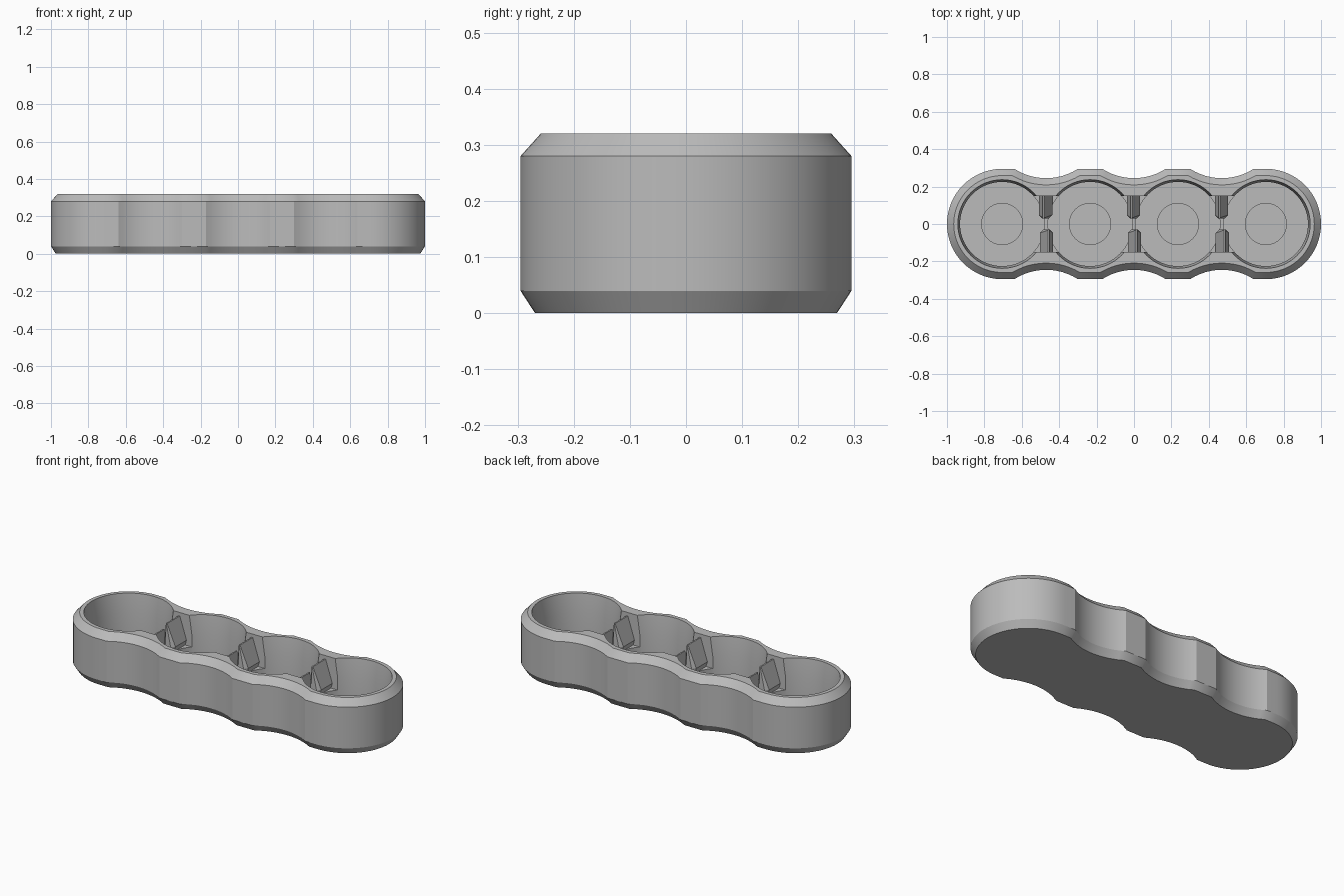
import bpy, bmesh, math

cube = bpy.data.objects.get("Cube")
if cube:
    bpy.data.objects.remove(cube, do_unlink=True)

PITCH = 0.47          # distance between cells
R = 0.295             # outer end radius
WAIST = 0.245         # half depth at each waist
SCOOP = 0.314         # radius of the waist scoops
CELLS = [PITCH * (i - 1.5) for i in range(4)]
GAPS = [PITCH * i for i in (-1, 0, 1)]

gray = bpy.data.materials.new("plain gray")
gray.use_nodes = True
gray.diffuse_color = (0.5, 0.5, 0.5, 1)
gray.node_tree.nodes["Principled BSDF"].inputs["Base Color"].default_value = (0.5, 0.5, 0.5, 1)


def loft(name, rings):
    """Closed solid through rings of equal point count, bottom to top."""
    bm = bmesh.new()
    loops = [[bm.verts.new(p) for p in ring] for ring in rings]
    n = len(loops[0])
    for a, b in zip(loops, loops[1:]):
        for i in range(n):
            j = (i + 1) % n
            bm.faces.new((a[i], a[j], b[j], b[i]))
    bm.faces.new(loops[0][::-1])
    bm.faces.new(loops[-1])
    bmesh.ops.recalc_face_normals(bm, faces=bm.faces)
    mesh = bpy.data.meshes.new(name)
    bm.to_mesh(mesh)
    bm.free()
    mesh.materials.append(gray)
    ob = bpy.data.objects.new(name, mesh)
    bpy.context.collection.objects.link(ob)
    return ob


def outline(inset, z):
    """Scalloped tray outline, offset inwards."""
    pts = []
    for k in range(33):                                   # +x end
        a = -math.pi / 2 + math.pi * k / 32
        pts.append((CELLS[-1] + (R - inset) * math.cos(a), (R - inset) * math.sin(a)))
    yc, rad = WAIST + SCOOP, SCOOP + inset
    half = math.asin(math.sqrt(rad ** 2 - (yc - R + inset) ** 2) / rad)
    for gx in reversed(GAPS):                             # scoops along the back
        for k in range(13):
            a = half - 2 * half * k / 12
            pts.append((gx + rad * math.sin(a), yc - rad * math.cos(a)))
    pts += [(-x, -y) for x, y in pts]                     # other half by rotation
    return [(x, y, z) for x, y in pts]


def lathe(name, cx, profile):
    return loft(name, [[(cx + r * math.cos(math.tau * k / 64), r * math.sin(math.tau * k / 64), z)
                        for k in range(64)] for r, z in profile])


def box(name, cx, hx, hy, z0, z1):
    return loft(name, [[(cx + sx * hx, sy * hy, z) for sx, sy in
                        ((-1, -1), (1, -1), (1, 1), (-1, 1))] for z in (z0, z1)])


def cut(body, cutter):
    mod = body.modifiers.new("cut", "BOOLEAN")
    mod.operation = "DIFFERENCE"
    mod.solver = "EXACT"
    mod.object = cutter
    bpy.context.view_layer.objects.active = body
    bpy.ops.object.modifier_apply(modifier=mod.name)
    bpy.data.objects.remove(cutter, do_unlink=True)


# Tray body with chamfered rim and base
tray = loft("tray", [outline(i, z) for i, z in
                     ((0.026, 0), (0, 0.04), (0, 0.28), (0.036, 0.32))])

# Round pockets with a shallow recess in each floor
for cx in CELLS:
    cut(tray, lathe("pocket_cutter", cx, ((0.11, 0.035), (0.11, 0.05), (0.225, 0.05),
                                          (0.225, 0.21), (0.237, 0.32), (0.237, 0.4))))

# Slots lowering the dividers between pockets
for gx in GAPS:
    cut(tray, box("slot_cutter", gx, 0.09, 0.15, 0.14, 0.45))

bpy.ops.object.select_all(action="DESELECT")
tray.select_set(True)
bpy.context.view_layer.objects.active = tray
bpy.ops.object.shade_smooth_by_angle(angle=math.radians(25))


# Leaning retaining tabs, paired by half-turn symmetry
def tab(name, gx, s):
    def ring(x0, x1, z, c):
        pts = ((x0, 0.155), (x0, 0.03 + c), (x0 + c, 0.03), (x1 - c, 0.03), (x1, 0.03 + c), (x1, 0.155))
        return [(gx + s * x, s * y, z) for x, y in pts]
    return loft(name, [ring(-0.035, 0.012, 0.1, 0.015), ring(-0.038, 0.033, 0.17, 0.018),
                       ring(-0.018, -0.01, 0.3, 0.003)])


for i, gx in enumerate(GAPS):
    tab(f"back_tab_{i + 1}", gx, 1)
    tab(f"front_tab_{i + 1}", gx, -1)
